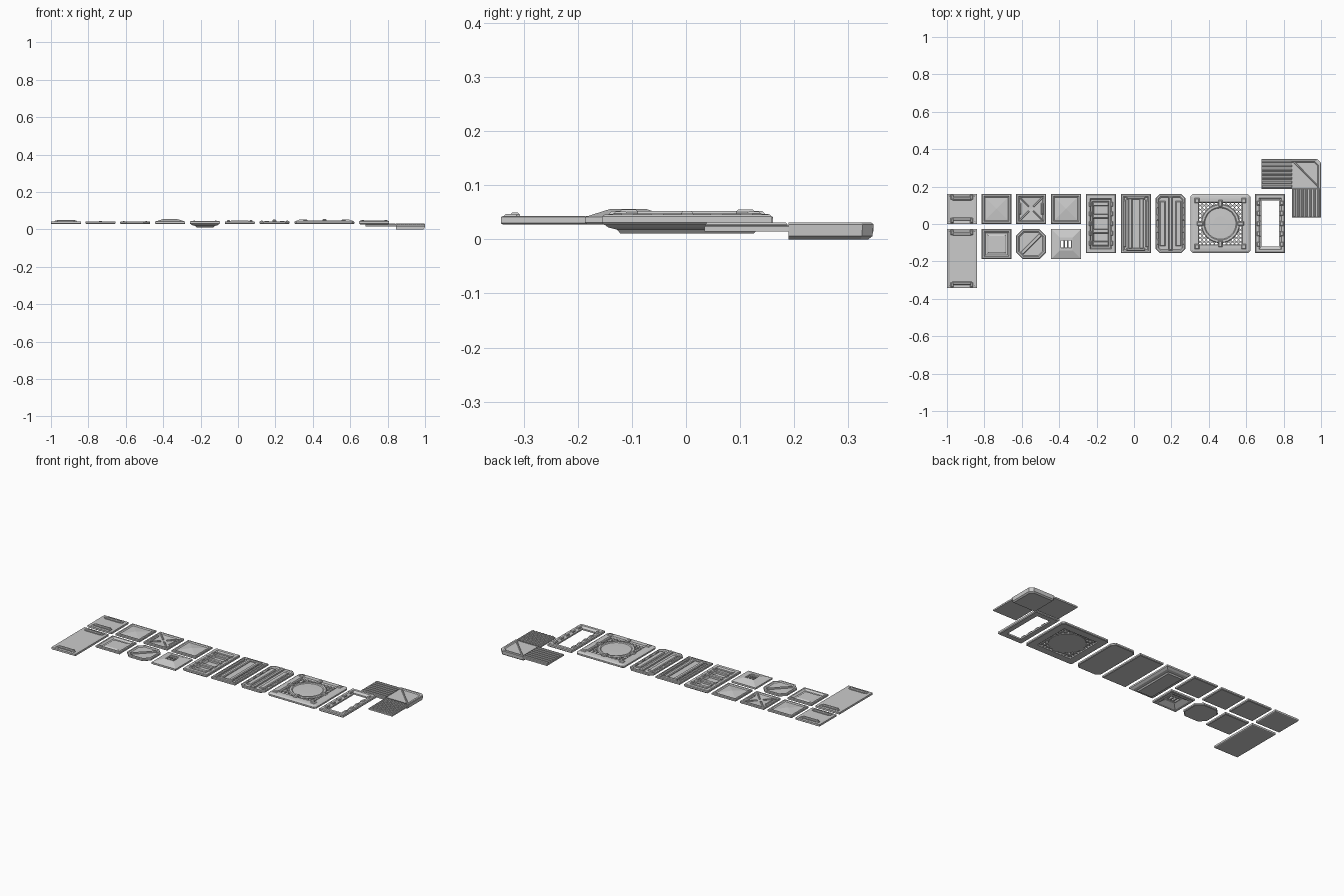
import bpy, bmesh, math

if "Cube" in bpy.data.objects:
    bpy.data.objects.remove(bpy.data.objects["Cube"])

def finish(name, bm):
    bmesh.ops.recalc_face_normals(bm, faces=bm.faces)
    me = bpy.data.meshes.new(name)
    bm.to_mesh(me)
    bm.free()
    ob = bpy.data.objects.new(name, me)
    bpy.context.collection.objects.link(ob)
    return ob

def rect(cx, cy, w, d, inset, z, c):
    a, b = w / 2 - inset, d / 2 - inset
    if c <= 0:
        return [(cx - a, cy - b, z), (cx + a, cy - b, z), (cx + a, cy + b, z), (cx - a, cy + b, z)]
    k = max(c - inset * 0.586, 0.001)
    return [(cx + x, cy + y, z) for x, y in ((-a + k, -b), (a - k, -b), (a, -b + k), (a, b - k),
                                             (a - k, b), (-a + k, b), (-a, b - k), (-a, -b + k))]

# Loft of nested rectangles; closed=True makes an open frame, apex makes a pyramid cap
def loft(name, cx, cy, w, d, prof, c=0, closed=False, apex=None):
    bm = bmesh.new()
    loops = [[bm.verts.new(p) for p in rect(cx, cy, w, d, i, z, c)] for i, z in prof]
    n = len(loops[0])
    pairs = list(zip(loops, loops[1:])) + ([(loops[-1], loops[0])] if closed else [])
    for l0, l1 in pairs:
        for i in range(n):
            bm.faces.new((l0[i], l0[(i + 1) % n], l1[(i + 1) % n], l1[i]))
    if not closed:
        bm.faces.new(loops[0])
        if apex is None:
            bm.faces.new(loops[-1])
        else:
            t = bm.verts.new((cx, cy, apex))
            for i in range(n):
                bm.faces.new((loops[-1][i], loops[-1][(i + 1) % n], t))
    return finish(name, bm)

def block(name, cx, cy, w, d, z0, z1, bev=0.004):
    return loft(name, cx, cy, w, d, [(0, z0), (0, z1 - bev), (bev, z1)])

# Slanted rib between two plan points
def rib(name, p, q, w, z0, z1):
    L = math.dist(p, q)
    ob = block(name, 0, 0, L, w, z0, z1, 0.002)
    ob.location = ((p[0] + q[0]) / 2, (p[1] + q[1]) / 2, 0)
    ob.rotation_euler.z = math.atan2(q[1] - p[1], q[0] - p[0])
    return ob

def spin(name, cx, cy, prof, n=32):
    bm = bmesh.new()
    loops = [[bm.verts.new((cx + r * math.cos(2 * math.pi * i / n), cy + r * math.sin(2 * math.pi * i / n), z))
              for i in range(n)] for r, z in prof]
    for l0, l1 in zip(loops, loops[1:]):
        for i in range(n):
            bm.faces.new((l0[i], l0[(i + 1) % n], l1[(i + 1) % n], l1[i]))
    bm.faces.new(loops[0])
    bm.faces.new(loops[-1])
    return finish(name, bm)

S, L = 0.16, 0.315
Z0 = 0.028
RIM = [(0.004, Z0), (0, 0.031), (0, 0.040), (0.004, 0.043), (0.012, 0.043), (0.018, 0.038)]
X = [-0.92, -0.735, -0.55, -0.363, -0.177, 0.01, 0.195, 0.462, 0.728]
YT, YB, YM = 0.081, -0.107, 0.002

# Railed panels: one short, one long
for tag, cy, d in (("short", YT, S), ("long", -0.185, L)):
    loft(tag + "_rail_panel", X[0], cy, S, d,
         [(0.003, Z0), (0, 0.03), (0, 0.041), (0.003, 0.043), (0.008, 0.043), (0.013, 0.040)])
    for s in (-1, 1):
        block(tag + "_rail", X[0], cy + s * (d / 2 - 0.026), 0.10, 0.018, 0.036, 0.050)
        for e in (-1, 1):
            block(tag + "_rail_foot", X[0] + e * 0.052, cy + s * (d / 2 - 0.018), 0.016, 0.026, 0.036, 0.047)

# Pyramid tiles with diagonal ribs
for k, (i, top) in enumerate(((1, 0.044), (2, 0.034), (3, 0.046))):
    loft(f"cross_tile_{k}", X[i], YT, S, S, RIM, apex=top)
    if k == 1:
        for s in (-1, 1):
            for e in (-1, 1):
                rib("cross_rib", (X[i] + s * 0.012, YT + e * 0.012), (X[i] + s * 0.062, YT + e * 0.062),
                    0.008, 0.034, 0.042)
            block("cross_side_pad", X[i] + s * 0.06, YT, 0.014, 0.06, 0.034, 0.044)

# Recessed square tile
loft("recessed_tile", X[1], YB, S, S, RIM[:5] + [(0.022, 0.034), (0.030, 0.034), (0.036, 0.038)])

# Octagonal tile with diagonal rib
loft("octagon_tile", X[2], YB, S, S, RIM, c=0.035)
rib("octagon_rib", (X[2] - 0.05, YB - 0.05), (X[2] + 0.05, YB + 0.05), 0.018, 0.036, 0.043)

# Raised vent tile with slotted top
loft("vent_tile", X[3], YB, S, S,
     [(0.004, Z0), (0, 0.031), (0, 0.041), (0.008, 0.044), (0.046, 0.056), (0.052, 0.056), (0.052, 0.048), (0.02, Z0)],
     closed=True)
for s in (-1.5, -0.5, 0.5, 1.5):
    block("vent_bar", X[3] + s * 0.020, YB, 0.008, 0.066, 0.044, 0.054, 0.002)
for s in (-1, 1):
    block("vent_end", X[3], YB + s * 0.026, 0.07, 0.016, 0.044, 0.054, 0.002)

# Sunken long hatch
loft("sunken_hatch", X[4], YM, S, L,
     [(0.034, 0.011), (0.028, 0.018), (0.012, 0.022), (0.004, Z0), (0, 0.031), (0, 0.041), (0.004, 0.044),
      (0.022, 0.044), (0.028, 0.036), (0.036, 0.036), (0.042, 0.022)])
for y in (-0.105, -0.04, 0.04, 0.105):
    block("hatch_crossbar", X[4], YM + y, 0.086, 0.024, 0.018, 0.037)
for s in (-1, 1):
    for j in range(5):
        block("hatch_tooth", X[4] + s * 0.058, YM + (j - 2) * 0.052, 0.014, 0.026, 0.040, 0.047)

# Long beam panel with a central channel
loft("beam_panel", X[5], YM, S, L, RIM)
for s in (-1, 1):
    block("beam", X[5] + s * 0.030, YM, 0.022, 0.27, 0.036, 0.046)
    block("beam_edge", X[5] + s * 0.060, YM, 0.016, 0.25, 0.036, 0.050)
    block("beam_end_pad", X[5], YM + s * 0.138, 0.10, 0.016, 0.036, 0.047)

# Chamfered panel with a central spine
loft("spine_panel", X[6], YM, S, L, RIM, c=0.022)
block("spine", X[6], YM, 0.022, 0.29, 0.036, 0.053, 0.006)
for s in (-1, 1):
    block("spine_side", X[6] + s * 0.042, YM, 0.03, 0.24, 0.036, 0.044)
    for j in range(4):
        block("spine_clip", X[6] + s * 0.068, YM + (j - 1.5) * 0.065, 0.014, 0.03, 0.038, 0.047)

# Large grate: outer frame
cx = X[7]
loft("grate_frame", cx, YM, 0.32, L,
     [(0.004, Z0), (0, 0.031), (0, 0.040), (0.010, 0.046), (0.024, 0.048), (0.042, 0.048), (0.046, 0.040), (0.046, Z0)],
     c=0.012, closed=True)
# Perforated plate made of square cells with octagonal holes
bm = bmesh.new()
N, cell = 11, 0.0215
for i in range(N):
    for j in range(N):
        u, v = (i - N // 2) * cell, (j - N // 2) * cell
        if math.hypot(u, v) < 0.082:
            continue
        rings = []
        for z in (0.041, 0.034):
            h = cell / 2
            outer = [bm.verts.new((cx + u + a * h, YM + v + b * h, z)) for a, b in
                     ((1, 0), (1, 1), (0, 1), (-1, 1), (-1, 0), (-1, -1), (0, -1), (1, -1))]
            inner = [bm.verts.new((cx + u + 0.0075 * math.cos(k * math.pi / 4),
                                   YM + v + 0.0075 * math.sin(k * math.pi / 4), z)) for k in range(8)]
            rings.append((outer, inner))
            for k in range(8):
                m = (k + 1) % 8
                bm.faces.new((outer[k], outer[m], inner[m], inner[k]))
        for k in range(8):
            m = (k + 1) % 8
            bm.faces.new((rings[0][1][k], rings[0][1][m], rings[1][1][m], rings[1][1][k]))
bmesh.ops.remove_doubles(bm, verts=bm.verts, dist=0.0005)
finish("grate_plate", bm)
# Central round cover with four clamps
spin("round_cover", cx, YM, [(0.10, 0.032), (0.104, 0.042), (0.100, 0.047), (0.088, 0.047), (0.083, 0.043), (0.04, 0.044)])
for s in (-1, 1):
    block("cover_clamp", cx + s * 0.108, YM, 0.035, 0.022, 0.034, 0.053)
    block("cover_clamp", cx, YM + s * 0.108, 0.022, 0.035, 0.034, 0.055)
    for e in (-1, 1):
        block("grate_corner_pad", cx + s * 0.125, YM + e * 0.123, 0.026, 0.026, 0.042, 0.052)

# Open window frame with notched sides
loft("window_frame", X[8], YM, S, L,
     [(0.004, 0.027), (0, 0.031), (0, 0.042), (0.005, 0.046), (0.020, 0.046), (0.028, 0.038), (0.034, 0.036), (0.034, 0.027)],
     closed=True)
for s in (-1, 1):
    for j in range(5):
        block("window_tooth", X[8] + s * 0.062, YM + (j - 2) * 0.055, 0.020, 0.026, 0.038, 0.049)

# Corner walkway: two ribbed legs and a deeper hipped corner
qx, qy = 0.922, 0.267
block("corner_leg_side", 0.764, qy, 0.166, S, 0.015, 0.026, 0.002)
block("corner_leg_front", qx, 0.112, 0.156, 0.155, 0.015, 0.026, 0.002)
for j in range(7):
    o = (j - 3) * 0.0215
    block("side_leg_rib", 0.764, qy + o, 0.162, 0.013, 0.022, 0.031, 0.003)
    block("front_leg_rib", qx + o, 0.112, 0.013, 0.152, 0.022, 0.031, 0.003)
bm = bmesh.new()
x0, x1, y0, y1 = 0.844, 1.0, 0.19, 0.347
plan = lambda i, z, c: [bm.verts.new(p) for p in ((x0, y0, z), (x1 - i, y0, z), (x1 - i, y1 - i - c, z),
                                                   (x1 - i - c, y1 - i, z), (x0, y1 - i, z))]
rings = [plan(*a) for a in ((0.010, 0.0, 0.014), (0.002, 0.006, 0.02), (0, 0.028, 0.02), (0.004, 0.031, 0.02),
                            (0.014, 0.031, 0.018), (0.019, 0.026, 0.016))]
for a, b in zip(rings, rings[1:]):
    for k in range(5):
        m = (k + 1) % 5
        if len({v.co[:] for v in (a[k], a[m], b[m], b[k])}) == 4:
            bm.faces.new((a[k], a[m], b[m], b[k]))
bm.faces.new(rings[0])
bm.faces.new(rings[-1])
finish("corner_block", bm)
rib("corner_hip", (x0 + 0.004, y1 - 0.008), (x1 - 0.008, y0 + 0.004), 0.008, 0.022, 0.030)
